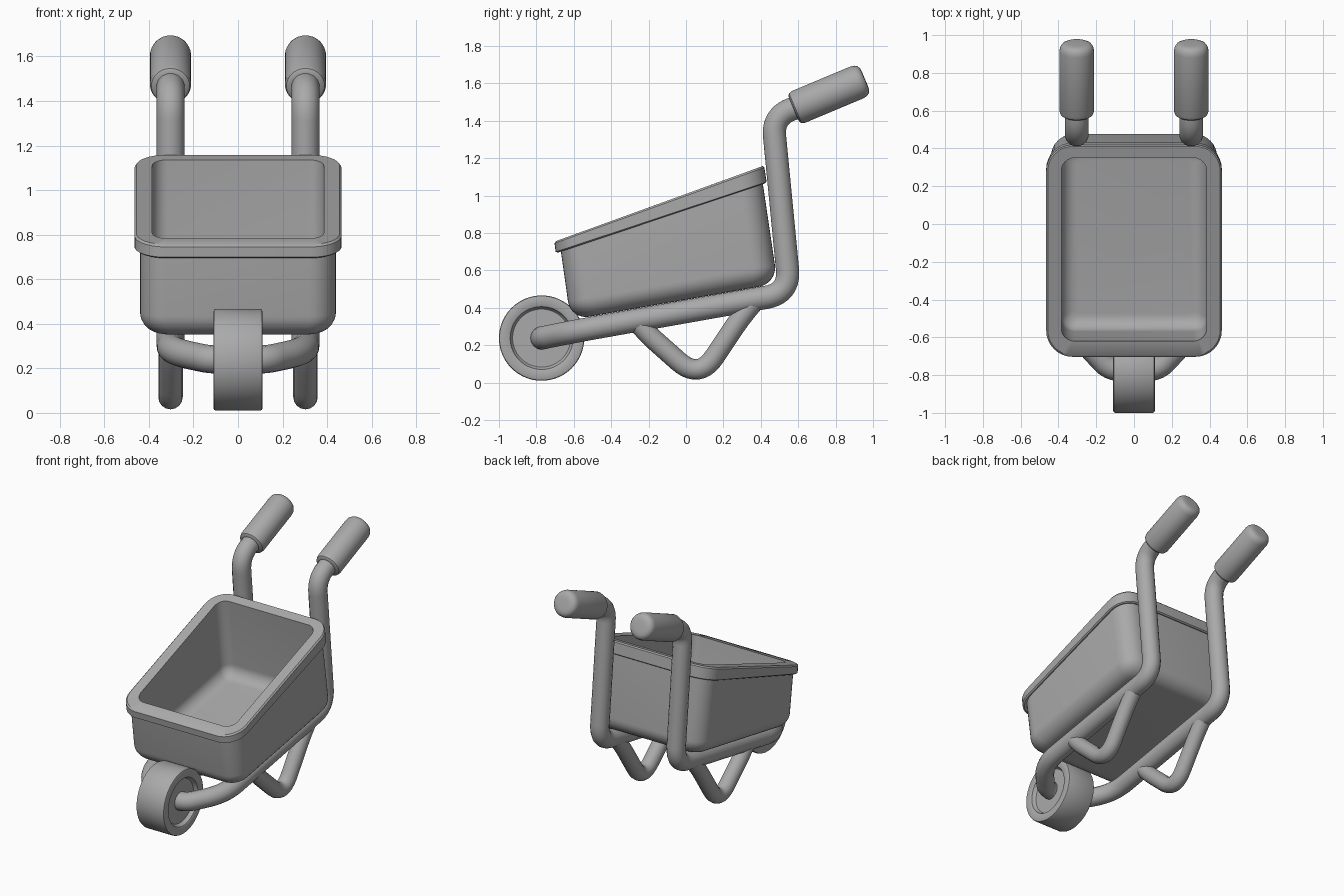
import bpy, bmesh
from math import sin, cos, pi
from mathutils import Vector

if "Cube" in bpy.data.objects:
    bpy.data.objects.remove(bpy.data.objects["Cube"])

grey = bpy.data.materials.new("plain grey")
grey.use_nodes = True
grey.diffuse_color = (0.4, 0.4, 0.4, 1)
grey.node_tree.nodes["Principled BSDF"].inputs["Base Color"].default_value = (0.4, 0.4, 0.4, 1)


def finish(obj):
    """Apply the material and smooth shading."""
    obj.data.materials.clear()
    obj.data.materials.append(grey)
    bpy.ops.object.select_all(action='DESELECT')
    obj.select_set(True)
    bpy.context.view_layer.objects.active = obj
    bpy.ops.object.shade_smooth_by_angle(angle=0.6)


def loft(name, rings):
    """Skin a list of closed rings and cap both ends."""
    bm = bmesh.new()
    loops = [[bm.verts.new(p) for p in ring] for ring in rings]
    for a, b in zip(loops, loops[1:]):
        for i in range(len(a)):
            j = (i + 1) % len(a)
            bm.faces.new((a[i], a[j], b[j], b[i]))
    bm.faces.new(loops[0])
    bm.faces.new(loops[-1])
    bmesh.ops.recalc_face_normals(bm, faces=bm.faces)
    mesh = bpy.data.meshes.new(name)
    bm.to_mesh(mesh)
    bm.free()
    obj = bpy.data.objects.new(name, mesh)
    bpy.context.collection.objects.link(obj)
    finish(obj)


def lathe(name, start, axis, profile, steps=48):
    """Revolve (radius, distance) pairs around an axis."""
    turn = Vector((0, 0, 1)).rotation_difference(Vector(axis))
    loft(name, [[Vector(start) + turn @ Vector((r * cos(2 * pi * i / steps),
                                                r * sin(2 * pi * i / steps), d))
                 for i in range(steps)] for r, d in profile])


def tube(name, corners, radius):
    """Round pipe through corners given as (point, bend length)."""
    pts = [Vector(p) for p, _ in corners]
    path = [pts[0]]
    for k in range(1, len(pts) - 1):
        p, bend = pts[k], corners[k][1]
        a = p + (pts[k - 1] - p).normalized() * bend
        b = p + (pts[k + 1] - p).normalized() * bend
        path += [a * (1 - t) ** 2 + p * 2 * t * (1 - t) + b * t * t
                 for t in (i / 10 for i in range(11))]
    path.append(pts[-1])
    curve = bpy.data.curves.new(name, 'CURVE')
    curve.dimensions = '3D'
    curve.bevel_depth = radius
    curve.bevel_resolution = 6
    curve.use_fill_caps = True
    spline = curve.splines.new('POLY')
    spline.points.add(len(path) - 1)
    for sp, p in zip(spline.points, path):
        sp.co = (*p, 1)
    obj = bpy.data.objects.new(name, curve)
    bpy.context.collection.objects.link(obj)
    bpy.ops.object.select_all(action='DESELECT')
    obj.select_set(True)
    bpy.context.view_layer.objects.active = obj
    bpy.ops.object.convert(target='MESH')
    finish(bpy.context.object)


def ring(front, back, half, r, n=8):
    """Rounded rectangle on the sloping plane between front and back (y, z)."""
    (fy, fz), (by, bz) = front, back
    out = []
    for q, (sx, sy) in enumerate(((1, 1), (-1, 1), (-1, -1), (1, -1))):
        for i in range(n + 1):
            a = (q + i / n) * pi / 2
            x = sx * (half - r) + r * cos(a)
            y = (by - r if sy > 0 else fy + r) + r * sin(a)
            out.append((x, y, fz + (bz - fz) * (y - fy) / (by - fy)))
    return out


def basin(ftop, fbot, btop, bbot, half, r, fillet):
    """Rings down a wall and round its bottom edge."""
    ft, fb, bt, bb = (Vector(p) for p in (ftop, fbot, btop, bbot))
    floor = (bb - fb).normalized()
    rings = [ring(ft, bt, half, r)]
    for i in range(9):
        a = i / 8 * pi / 2
        inset, up = fillet * (1 - cos(a)), fillet * (1 - sin(a))
        rings.append(ring(fb + (ft - fb).normalized() * up + floor * inset,
                          bb + (bt - bb).normalized() * up - floor * inset,
                          half - inset, max(r - inset * 0.6, 0.03)))
    return rings


# Tray: outer wall, rolled rim and inner wall in one shell
outside = basin((-0.67, 0.71), (-0.617, 0.335), (0.41, 1.07), (0.49, 0.53), 0.44, 0.12, 0.1)
rim = [ring((-0.685, 0.695), (0.422, 1.065), 0.455, 0.13),
       ring((-0.697, 0.699), (0.431, 1.073), 0.465, 0.14),
       ring((-0.703, 0.745), (0.419, 1.15), 0.465, 0.14),
       ring((-0.694, 0.757), (0.411, 1.158), 0.456, 0.13)]
inside = basin((-0.62, 0.783), (-0.555, 0.40), (0.35, 1.136), (0.42, 0.58), 0.385, 0.07, 0.08)
loft("tray", outside[::-1] + rim + inside)

# Wheel with recessed hubs
half_wheel = [(0.002, 0.08), (0.155, 0.08), (0.16, 0.085), (0.168, 0.106), (0.175, 0.11),
              (0.217, 0.11), (0.225, 0.107), (0.228, 0.099)]
lathe("wheel", (0, -0.772, 0.238), (1, 0, 0),
      half_wheel + [(r, -d) for r, d in half_wheel[::-1]], 64)

grip_start, grip_end = Vector((0, 0.575, 1.463)), Vector((0, 0.957, 1.623))
grip_axis = grip_end - grip_start
size = grip_axis.length
grip_profile = [(0.055, 0), (0.075, 0.002), (0.086, 0.01), (0.092, 0.028), (0.092, size - 0.045),
                (0.088, size - 0.025), (0.078, size - 0.01), (0.062, size - 0.002), (0.04, size)]

for side, s in (("left", 1), ("right", -1)):
    x = 0.303 * s
    # Frame rail from the axle, under the tray and up to the handle
    tube(side + "_frame", [((0.03 * s, -0.772, 0.238), 0),
                           ((0.13 * s, -0.765, 0.24), 0.05),
                           ((x, -0.58, 0.277), 0.13),
                           ((x, 0.555, 0.478), 0.13),
                           ((x, 0.463, 1.425), 0.11),
                           ((x, 0.62, 1.482), 0)], 0.063)
    # Bent support leg
    tube(side + "_leg", [((x, -0.26, 0.325), 0), ((x, -0.2, 0.255), 0.06),
                         ((x, 0.07, 0.015), 0.15),
                         ((x, 0.30, 0.36), 0.1), ((x, 0.37, 0.44), 0)], 0.055)
    lathe(side + "_grip", grip_start + Vector((x, 0, 0)), grip_axis.normalized(), grip_profile)
